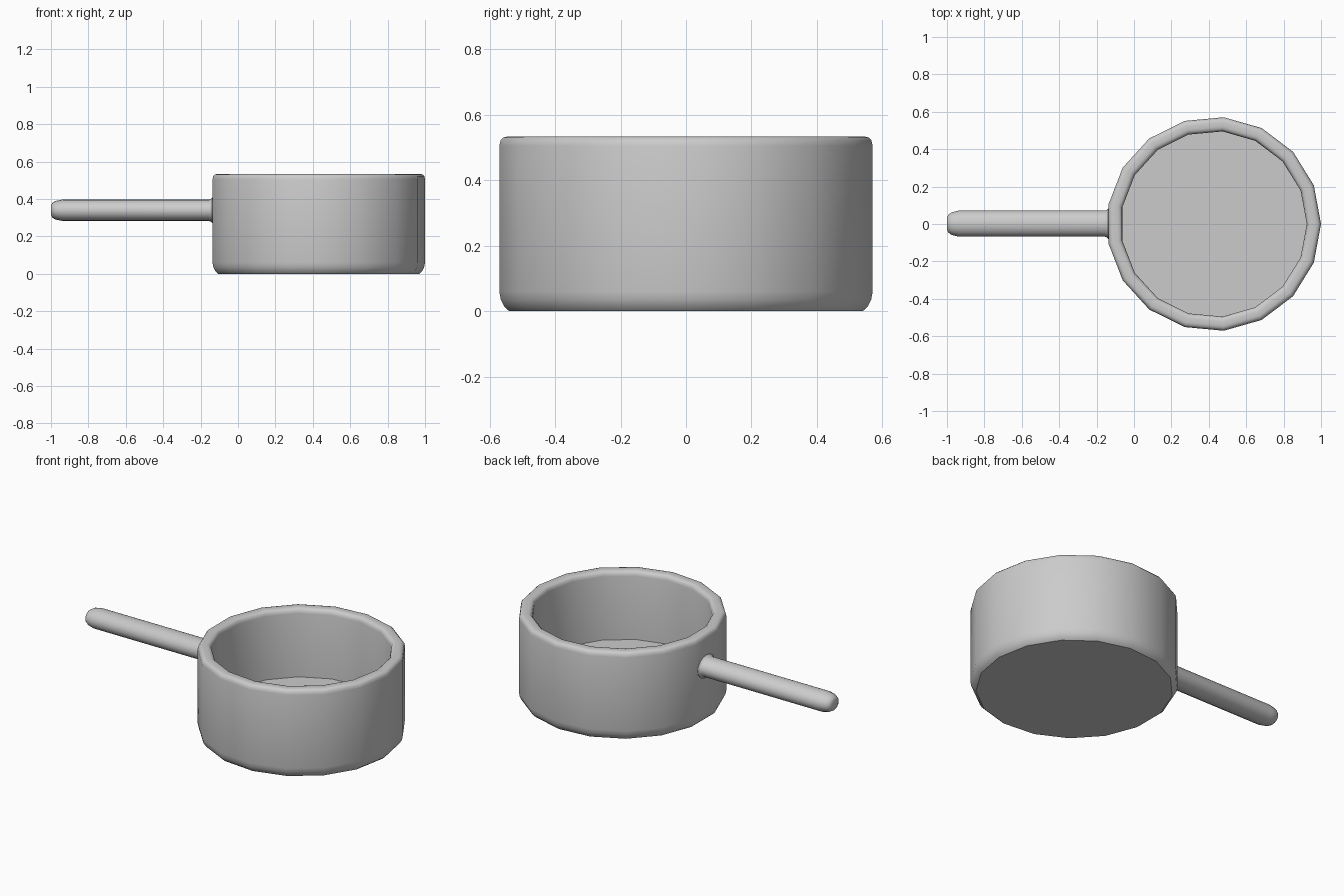
import bpy, bmesh
from math import cos, sin, pi

if "Cube" in bpy.data.objects:
    bpy.data.objects.remove(bpy.data.objects["Cube"])


def loft(name, rings, cap_start=True, cap_end=True):
    """Skin a list of equal-length point rings, closing the ends with flat faces."""
    bm = bmesh.new()
    loops = [[bm.verts.new(p) for p in ring] for ring in rings]
    n = len(loops[0])
    for a, b in zip(loops, loops[1:]):
        for i in range(n):
            j = (i + 1) % n
            bm.faces.new((a[i], a[j], b[j], b[i]))
    if cap_start:
        bm.faces.new(loops[0])
    if cap_end:
        bm.faces.new(loops[-1])
    bmesh.ops.recalc_face_normals(bm, faces=bm.faces)
    mesh = bpy.data.meshes.new(name)
    bm.to_mesh(mesh)
    bm.free()
    obj = bpy.data.objects.new(name, mesh)
    bpy.context.collection.objects.link(obj)
    bpy.ops.object.select_all(action='DESELECT')
    obj.select_set(True)
    bpy.context.view_layer.objects.active = obj
    bpy.ops.object.shade_smooth_by_angle(angle=0.7)
    return obj


# Pot: 17-sided bowl, outer wall up over the rounded rim and down to the floor
SIDES, CX = 17, 0.427
profile = [(0.542, 0.0), (0.556, 0.012), (0.568, 0.034), (0.573, 0.06),
           (0.573, 0.505), (0.569, 0.522), (0.56, 0.531), (0.547, 0.534),
           (0.523, 0.534), (0.51, 0.531), (0.501, 0.522), (0.497, 0.505),
           (0.497, 0.12)]
loft("pot", [[(CX + r * cos(2 * pi * i / SIDES), r * sin(2 * pi * i / SIDES), z)
              for i in range(SIDES)] for r, z in profile])

# Handle: oval rod with a rounded tip and a slight flare where it meets the pot
stations = [(-1.0, 0.45), (-0.993, 0.68), (-0.975, 0.86), (-0.935, 1.0),
            (-0.155, 1.0), (-0.146, 1.04), (-0.138, 1.17), (-0.12, 1.17)]
loft("handle", [[(x, 0.002 + 0.07 * s * cos(2 * pi * i / 16),
                  0.34 + 0.058 * s * sin(2 * pi * i / 16))
                 for i in range(16)] for x, s in stations])
